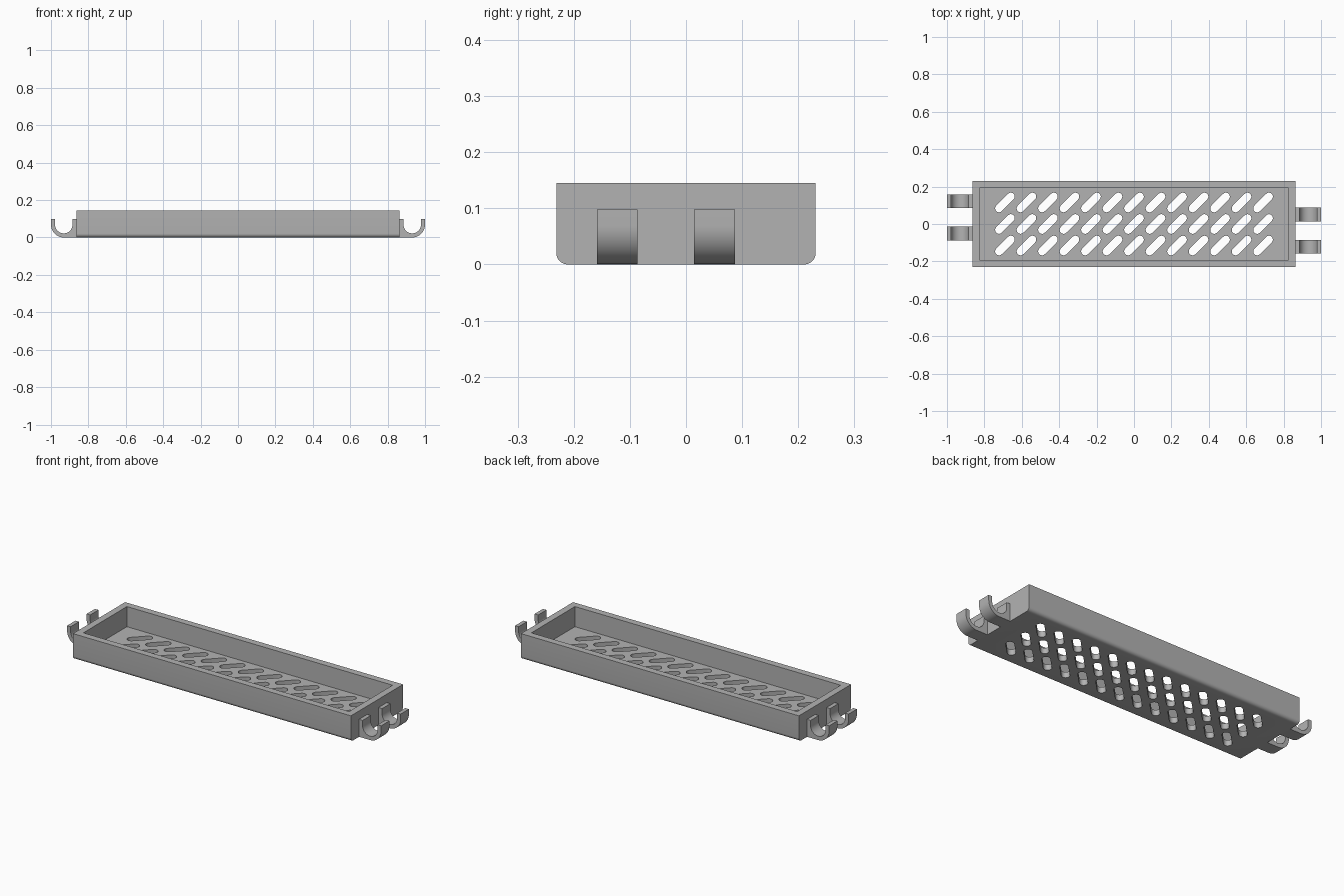
import bpy, bmesh, math
from mathutils import Vector

if "Cube" in bpy.data.objects:
    bpy.data.objects.remove(bpy.data.objects["Cube"])

HALF_X, HALF_Y, HEIGHT = 0.863, 0.231, 0.145
WALL, FLOOR, ROUND = 0.038, 0.032, 0.02

grey = bpy.data.materials.new("plain grey")
grey.use_nodes = True
grey.diffuse_color = (0.45, 0.45, 0.45, 1)
grey.node_tree.nodes["Principled BSDF"].inputs["Base Color"].default_value = grey.diffuse_color


def arc(cx, cy, r, start, end, steps):
    angles = [math.radians(start + (end - start) * i / steps) for i in range(steps + 1)]
    return [(cx + r * math.cos(a), cy + r * math.sin(a)) for a in angles]


def prism(bm, outline, place, sweep):
    """Extrude a 2D outline, placed in 3D by a function, along a vector."""
    face = bm.faces.new([bm.verts.new(place(a, b)) for a, b in outline])
    grown = bmesh.ops.extrude_face_region(bm, geom=[face])["geom"]
    moved = [v for v in grown if isinstance(v, bmesh.types.BMVert)]
    bmesh.ops.translate(bm, verts=moved, vec=Vector(sweep))


def finish(bm, name):
    bmesh.ops.recalc_face_normals(bm, faces=bm.faces)
    mesh = bpy.data.meshes.new(name)
    bm.to_mesh(mesh)
    bm.free()
    mesh.materials.append(grey)
    obj = bpy.data.objects.new(name, mesh)
    bpy.context.collection.objects.link(obj)
    return obj


def smooth(obj):
    bpy.ops.object.select_all(action="DESELECT")
    obj.select_set(True)
    bpy.context.view_layer.objects.active = obj
    bpy.ops.object.shade_smooth_by_angle(angle=math.radians(30))


def cut(obj, cutter):
    mod = obj.modifiers.new("cut", "BOOLEAN")
    mod.operation, mod.solver, mod.object = "DIFFERENCE", "EXACT", cutter
    bpy.context.view_layer.objects.active = obj
    bpy.ops.object.modifier_apply(modifier=mod.name)
    bpy.data.objects.remove(cutter)


# Tray body: block with the two long bottom edges rounded
bm = bmesh.new()
section = [(HALF_Y, HEIGHT), (-HALF_Y, HEIGHT)]
section += arc(-HALF_Y + ROUND, ROUND, ROUND, 180, 270, 8)
section += arc(HALF_Y - ROUND, ROUND, ROUND, 270, 360, 8)
prism(bm, section, lambda y, z: (-HALF_X, y, z), (2 * HALF_X, 0, 0))
tray = finish(bm, "tray")

# Open pocket
bm = bmesh.new()
px, py = HALF_X - WALL, HALF_Y - WALL
prism(bm, [(-px, -py), (px, -py), (px, py), (-px, py)],
      lambda x, y: (x, y, FLOOR), (0, 0, HEIGHT))
cut(tray, finish(bm, "pocket_cutter"))

# Diagonal drain slots
bm = bmesh.new()
PITCH, SLOT_R, REACH = 0.115, 0.021, 0.0315
capsule = arc(REACH, REACH, SLOT_R, -45, 135, 10) + arc(-REACH, -REACH, SLOT_R, 135, 315, 10)
for col in range(-6, 7):
    for row in (-1, 0, 1):
        prism(bm, capsule,
              lambda x, y: (x + col * PITCH, y + row * PITCH, -0.05), (0, 0, 0.12))
cut(tray, finish(bm, "slot_cutter"))
smooth(tray)

# Hooks: cradle open at the top, flat underneath next to the tray
TOP, LEG = 0.098, 0.022
outer_r = (1 - HALF_X) / 2
cx = 1 - outer_r
hook_outline = [(HALF_X, TOP), (HALF_X, 0)]
hook_outline += arc(cx, outer_r, outer_r, 270, 360, 12)
hook_outline += [(1, TOP), (1 - LEG, TOP)]
hook_outline += arc(cx, outer_r, outer_r - LEG, 0, -180, 24)
hook_outline += [(HALF_X + LEG, TOP)]

# The two ends are half-turn copies, so the hooks interleave
for side, turn in (("left", 1), ("right", -1)):
    for place_name, y0 in (("outer", -0.159), ("inner", 0.014)):
        bm = bmesh.new()
        prism(bm, hook_outline, lambda x, z: (turn * x, turn * y0, z), (0, turn * 0.073, 0))
        smooth(finish(bm, f"{side}_{place_name}_hook"))
